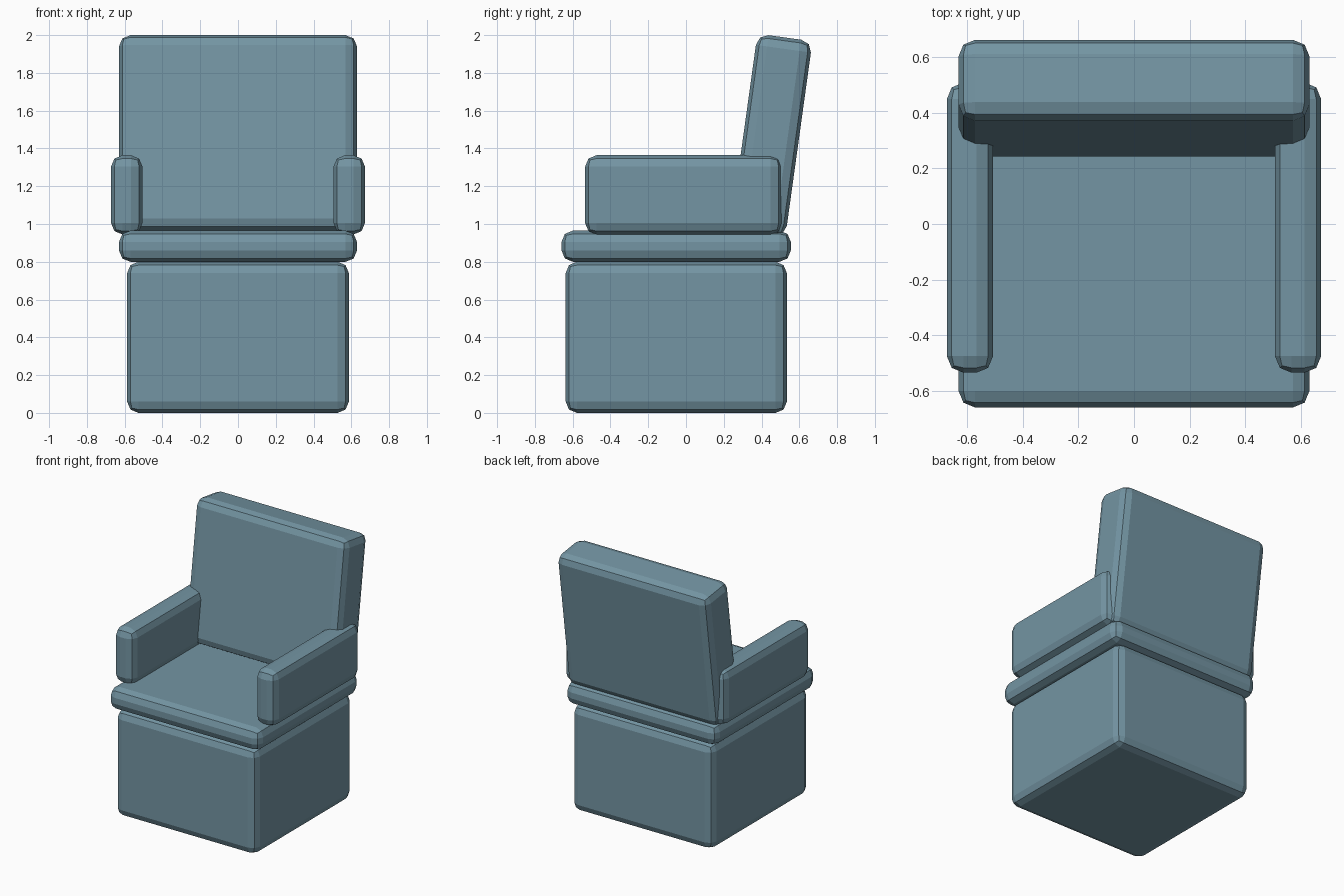
import bpy, math

if "Cube" in bpy.data.objects:
    bpy.data.objects.remove(bpy.data.objects["Cube"])

# Blue-grey upholstery
fabric = bpy.data.materials.new("blue_grey_fabric")
fabric.diffuse_color = (0.174, 0.30, 0.367, 1.0)
fabric.use_nodes = True
fabric.node_tree.nodes["Principled BSDF"].inputs["Base Color"].default_value = fabric.diffuse_color


def padded_box(name, lo, hi, bevel=0.06, tilt=0.0):
    """Soft-edged block spanning lo..hi, optionally leaned about its centre."""
    bpy.ops.mesh.primitive_cube_add(size=1)
    ob = bpy.context.object
    ob.name = name
    size = [b - a for a, b in zip(lo, hi)]
    for v in ob.data.vertices:
        v.co = [c * s for c, s in zip(v.co, size)]
    ob.location = [(a + b) / 2 for a, b in zip(lo, hi)]
    ob.rotation_euler.x = tilt
    mod = ob.modifiers.new("rounded_edges", "BEVEL")
    mod.width = bevel
    mod.segments = 2
    ob.data.materials.append(fabric)
    return ob


# Base block and seat cushion
padded_box("base", (-0.587, -0.637, 0.0), (0.587, 0.534, 0.80))
padded_box("seat_cushion", (-0.63, -0.659, 0.80), (0.63, 0.555, 0.965))

# Armrests, one per side
for side, x in (("left", -0.589), ("right", 0.589)):
    padded_box(side + "_armrest", (x - 0.083, -0.534, 0.945), (x + 0.083, 0.508, 1.364))

# Backrest, leaning backwards
cy, cz, depth, height = 0.452, 1.469, 0.294, 1.047
padded_box("backrest",
           (-0.63, cy - depth / 2, cz - height / 2),
           (0.63, cy + depth / 2, cz + height / 2),
           tilt=-math.radians(7.9))
